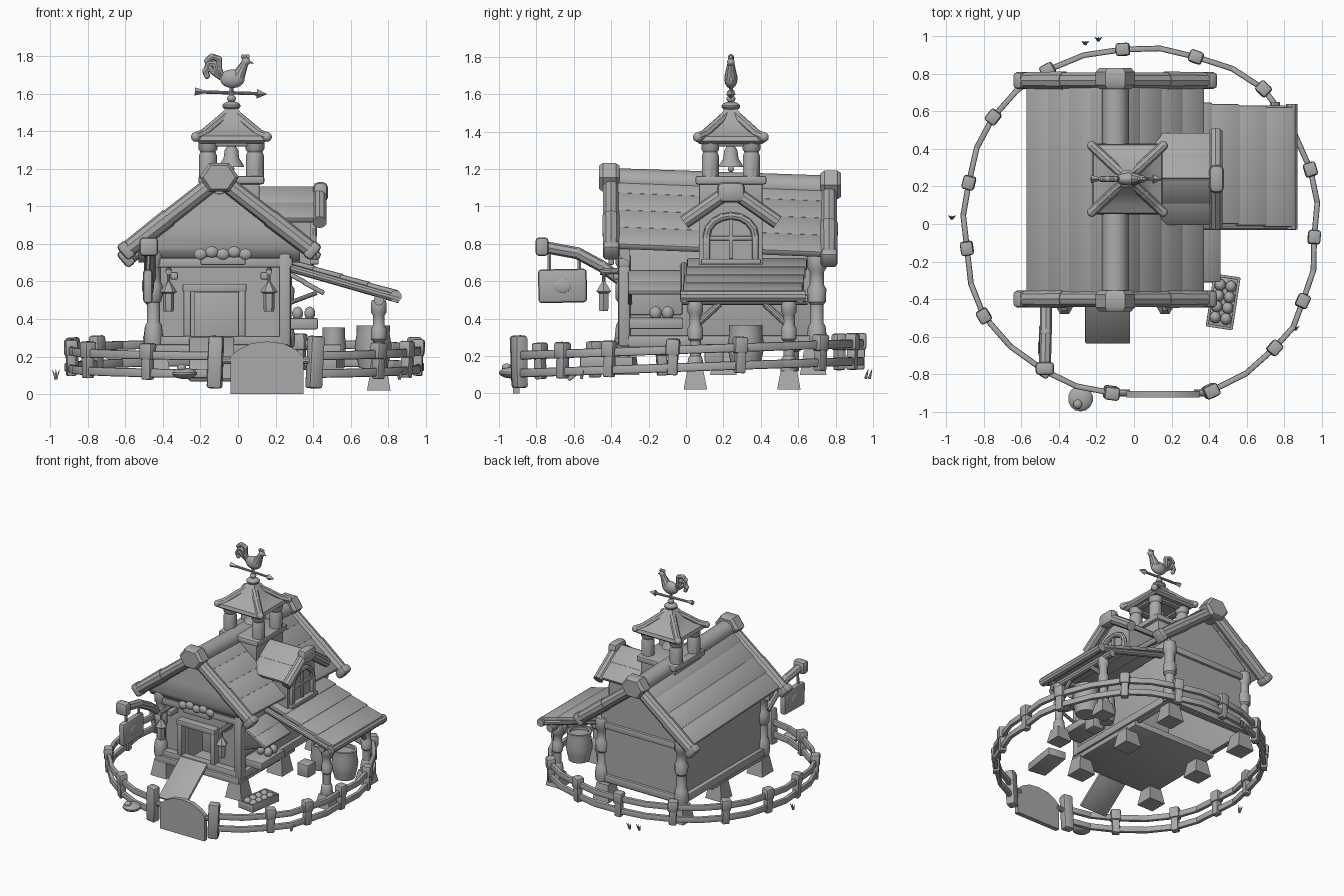
import bpy, bmesh, math
from mathutils import Vector as V, Matrix
cube = bpy.data.objects.get("Cube")
if cube:
    bpy.data.objects.remove(cube)
GREY = bpy.data.materials.new("plain_grey")
GREY.use_nodes = True
GREY.diffuse_color = (0.4, 0.4, 0.4, 1)
GREY.node_tree.nodes["Principled BSDF"].inputs["Base Color"].default_value = GREY.diffuse_color
made = []

def finish(name, bm, matrix=Matrix()):
    bm.transform(matrix)
    bmesh.ops.recalc_face_normals(bm, faces=bm.faces)
    mesh = bpy.data.meshes.new(name)
    bm.to_mesh(mesh)
    bm.free()
    mesh.materials.append(GREY)
    made.append(bpy.data.objects.new(name, mesh))
    bpy.context.collection.objects.link(made[-1])

def box(name, c, size, rot=(0, 0, 0), bevel=0.008, basis=None):
    bm = bmesh.new()
    bmesh.ops.create_cube(bm, size=1)
    bmesh.ops.scale(bm, vec=size, verts=bm.verts)
    bmesh.ops.bevel(bm, geom=bm.edges[:], offset=bevel, segments=2, profile=0.5, affect='EDGES')
    if basis is None:
        basis = (Matrix.Rotation(rot[2], 3, 'Z') @ Matrix.Rotation(rot[1], 3, 'Y') @ Matrix.Rotation(rot[0], 3, 'X'))
    finish(name, bm, Matrix.Translation(c) @ basis.to_4x4())

def rod(name, p, q, r, r2=None, sides=10):
    p, q = V(p), V(q)
    bm = bmesh.new()
    bmesh.ops.create_cone(bm, cap_ends=True, segments=sides, radius1=r, radius2=r if r2 is None else r2,
                          depth=(q - p).length)
    finish(name, bm, Matrix.Translation((p + q) / 2) @ (q - p).to_track_quat('Z', 'Y').to_matrix().to_4x4())

def ball(name, c, size):
    bm = bmesh.new()
    bmesh.ops.create_uvsphere(bm, u_segments=14, v_segments=9, radius=1)
    finish(name, bm, Matrix.Translation(c) @ Matrix.Diagonal((*size, 1)))

def skin(name, rings, matrix=Matrix(), cuts=()):
    # closed solid through matching rings of points; cuts trim it by planes
    bm = bmesh.new()
    rings = [[bm.verts.new(p) for p in ring] for ring in rings]
    for lo, hi in zip(rings, rings[1:]):
        for k in range(len(lo)):
            bm.faces.new((lo[k - 1], lo[k], hi[k], hi[k - 1]))
    bm.faces.new(rings[0])
    bm.faces.new(rings[-1])
    for co, no in cuts:
        bmesh.ops.bisect_plane(bm, geom=bm.verts[:] + bm.edges[:] + bm.faces[:], plane_co=co,
                               plane_no=no, clear_outer=True)
    finish(name, bm, matrix)

def prism(name, pts, axis, a, b, cuts=()):
    # outline in (y, z) run along x, or in (x, z) run along y
    skin(name, [[(t, p[0], p[1]) if axis == 'x' else (p[0], t, p[1]) for p in pts] for t in (a, b)], cuts=cuts)

def lathe(name, x, y, prof, sides=14, turn=0.0, matrix=Matrix()):
    angles = [turn + math.tau * k / sides for k in range(sides)]
    skin(name, [[(x + r * math.cos(a), y + r * math.sin(a), z) for a in angles] for r, z in prof], matrix)

def tube(name, pts, r):
    for p, q in zip(pts, pts[1:]):
        rod(name, p, q, r, sides=8)
        ball(name + "_joint", q, (r, r, r))

def planks(name, top, low, run, n, t):
    # overlapping boards stepping down a slope, each lying along "run"
    top, run = V(top), V(run)
    down, along = (V(low) - top) / n, run.normalized()
    d = (down - along * down.dot(along)).normalized()
    up = along.cross(d)
    up *= 1 if up.z > 0 else -1
    basis = Matrix.Rotation(0.03, 3, d.cross(up)) @ Matrix((d, along, up)).transposed()
    for i in range(n):
        c = top + down * (i + 0.5) + run / 2 + up * 0.004
        box(name, c, (down.length * 1.12, run.length, t), bevel=t * 0.3, basis=basis)

def rail(p, q):
    p, q = V(p), V(q)
    d = (q - p).normalized()
    side = V((0, 0, 1)).cross(d).normalized()
    box("fence_rail", (p + q) / 2, ((q - p).length + .015, .03, .046), basis=Matrix((d, side, d.cross(side))).transposed())

def knotty_post(name, x, y, z0, z1, r):
    shape = ((1.15, 0), (1.3, .08), (1.1, .22), (.85, .25), (.85, .45), (1.15, .48),
             (1.2, .62), (.9, .66), (.9, .8), (1.2, .84), (1.2, .96), (1, 1))
    lathe(name, x, y, [(r * a, z0 + (z1 - z0) * b) for a, b in shape], 12)

def foot(x, y, z0, z1, wide):
    lathe("stone_foot", x, y, [(wide, z0), (wide * .95, z0 + .02), (wide * .7, z1)], 4, math.pi / 4)

def eggs(x, y, z, rows, cols, gap, turn):
    for i in range(rows * cols):
        p = turn @ V(((i // cols - (rows - 1) / 2) * gap, (i % cols - (cols - 1) / 2) * gap, 0))
        ball("egg", (x + p.x, y + p.y, z), (.03, .033, .036))

# Hollow house shell: back, sides, front with a doorway, door recess, short floor
CX, HW = -.1, .35
L, R = CX - HW, CX + HW
prism("back_wall", [(L, .24), (L, .79), (CX, 1.07), (R, .79), (R, .24)], 'y', .68, .71)
prism("front_wall", [(L, .24), (-.23, .24), (-.23, .54), (.02, .54), (.02, .24), (R, .24), (R, .8), (CX, 1.1),
                     (L, .8)], 'y', -.3, -.12)
box("recess_back", (CX, -.11, .4), (.3, .02, .32))
box("floor", (CX, -.02, .24), (.74, .72, .05))
for y in (-.33, .7):
    box("sill_beam", (CX, y, .28), (.7, .06, .06))
    box("tie_beam", (CX, y, .7), (.78, .06, .05))
for s in (-1, 1):
    box("side_wall", (CX + s * .34, .19, .515), (.025, 1.0, .55))
    box("side_sill", (CX + s * .36, .19, .28), (.05, 1.0, .06))
    knotty_post("back_corner_post", CX + s * HW, .7, .25, .75, .042)
    for y in (-.32, .2, .68):
        foot(CX + s * .33, y, .1, .23, .1)
knotty_post("front_left_post", L, -.33, .25, .78, .04)
box("front_right_post", (R, -.33, .5), (.065, .065, .5), bevel=.015)
# Front gable that swells outward and curls back under, trimmed to the roof slope
prism("front_gable", [(-.3, .7), (-.345, .725), (-.375, .77), (-.385, .82), (-.375, .9), (-.36, 1.12), (-.3, 1.12)],
      'x', CX - .43, CX + .43, [((CX, 0, 1.12), (s * .81, 0, 1)) for s in (-1, 1)])
# Door frame, ramp and carved board over the door
for s in (-1, 1):
    box("door_jamb", (-.125 + s * .145, -.32, .43), (.04, .07, .3))
    box("door_bracket", (CX + s * .24, -.34, .63), (.04, .1, .04))
box("door_lintel", (-.125, -.32, .565), (.34, .08, .045))
box("ramp", (-.14, -.49, .185), (.24, .36, .025), (math.radians(38), 0, 0))
box("carved_board", (-.08, -.4, .71), (.24, .03, .045))
for i in range(5):
    ball("carved_knob", (-.2 + i * .06, -.41, .745 + .012 * (i % 2)), (.035, .02, .03))
# Main roof, dropping slightly toward the back
for s in (-1, 1):
    planks("roof_boards", (CX, -.37, 1.15), (CX + s * .455, -.37, .785), (0, 1.13, -.045), 4, .04)
    for y, z in ((-.4, 1.15), (.765, 1.11)):
        mid, low = (CX + s * .27, y, z - .21), (CX + s * .495, y, z - .385)
        rod("gable_beam", (CX, y, z), mid, .045)
        rod("gable_beam_low", mid, low, .05, .045)
        box("beam_end", low, (.06, .09, .1), (0, s * .7, 0), .02)
rod("ridge_log", (CX, -.4, 1.135), (CX, .77, 1.095), .07, sides=12)
for y, z in ((-.41, 1.155), (.775, 1.115)):
    lathe("ridge_cap", 0, 0, [(.09, -.055), (.11, -.035), (.11, .035), (.09, .055)], 6, 0, Matrix.Translation((CX, y, z))
          @ Matrix.Rotation(math.pi / 2, 4, 'X') @ Matrix.Diagonal((.95, .8, 1, 1)))
# Bell tower
TX, TY = -.035, .24
box("tower_base", (TX, TY, 1.06), (.3, .34, .18))
box("tower_ledge", (TX, TY, 1.14), (.35, .38, .045), bevel=.012)
for sx, sy in ((-1, -1), (-1, 1), (1, -1), (1, 1)):
    lathe("tower_post", TX + sx * .125, TY + sy * .11,
          [(.048, 1.15), (.048, 1.27), (.04, 1.29), (.05, 1.305), (.05, 1.37)], 10)
    tube("tower_hip", [(TX + sx * a, TY + sy * a * .93, z) for a, z in ((0, 1.51), (.09, 1.435), (.15, 1.385), (.19, 1.37))], .026)
for s in (-1, 1):
    box("tower_arch", (TX, TY + s * .115, 1.345), (.27, .045, .05))
    box("tower_arch_side", (TX + s * .125, TY, 1.345), (.045, .25, .05))
lathe("tower_roof", TX, TY, [(.24, 1.335), (.265, 1.35), (.255, 1.375), (.19, 1.4), (.12, 1.445), (.06, 1.51),
                             (.03, 1.53)], 4, math.pi / 4)
lathe("bell", TX, TY, [(.068, 1.21), (.062, 1.225), (.042, 1.255), (.036, 1.3), (.02, 1.325), (.01, 1.36)])
ball("bell_clapper", (TX, TY, 1.2), (.016, .016, .016))
# Weather vane
ball("finial", (TX, TY, 1.535), (.05, .05, .025))
rod("vane_stem", (TX, TY, 1.53), (TX, TY, 1.66), .011)
ball("vane_ball", (TX, TY, 1.575), (.024, .024, .02))
rod("vane_arrow", (-.2, TY, 1.61), (.12, TY, 1.6), .009)
rod("arrow_head", (.1, TY, 1.6), (.155, TY, 1.598), .026, 0, 4)
rod("arrow_tail", (-.23, TY, 1.612), (-.18, TY, 1.61), .022, .008, 4)
ball("rooster_body", (-.03, TY, 1.68), (.068, .035, .05))
rod("rooster_neck", (0, TY, 1.69), (.04, TY, 1.77), .036, .018)
ball("rooster_head", (.042, TY, 1.772), (.024, .02, .022))
rod("rooster_beak", (.055, TY, 1.77), (.085, TY, 1.762), .01, 0)
for i in range(3):
    k = i * .025
    ball("rooster_comb", (.025 + i * .014, TY, 1.797), (.01, .01, .013))
    tube("tail_feather", [(-.08, TY, 1.68), (-.1 - k * .6, TY, 1.73 - k * .3), (-.1 - k, TY, 1.785 - k),
                          (-.14 - k * .7, TY, 1.798 - k * 1.5), (-.165, TY, 1.775 - k * 1.6)], .016)
# Dormer with an arched window
prism("dormer_body", [(TY - .17, .69), (TY - .17, .95), (TY, 1.06), (TY + .17, .95), (TY + .17, .69)], 'x', .1, .39)
for s in (-1, 1):
    planks("dormer_roof", (.06, TY, 1.09), (.06, TY + s * .23, .925), (.36, 0, 0), 2, .035)
    rod("dormer_beam", (.435, TY, 1.09), (.435, TY + s * .25, .915), .038)
    box("window_jamb", (.4, TY + s * .13, .78), (.035, .035, .14))
box("dormer_cap", (.44, TY, 1.075), (.08, .15, .11), bevel=.03)
arc = [math.pi * k / 8 for k in range(9)]
tube("window_arch", [(.4, TY + .13 * math.cos(a), .84 + .11 * math.sin(a)) for a in arc], .02)
box("window_sill", (.405, TY, .705), (.05, .32, .03))
box("window_bar", (.395, TY, .83), (.02, .022, .22), bevel=.003)
box("window_cross_bar", (.395, TY, .83), (.02, .24, .022), bevel=.003)
# Side shelter with posts, braces, barrel, bucket and crate
planks("shelter_boards", (.26, .01, .705), (.84, -.02, .535), (0, .64, 0), 4, .03)
rod("shelter_edge", (.84, -.03, .52), (.84, .64, .52), .032)
rod("shelter_beam", (.75, -.02, .5), (.75, .65, .5), .028)
for y, s in ((.05, 1), (.55, -1)):
    rod("shelter_rafter", (.25, y - s * .06, .68), (.86, y - s * .06, .505), .022)
    knotty_post("shelter_post", .75, y, .1, .5, .035)
    foot(.75, y, .02, .12, .088)
    rod("shelter_brace", (.75, y, .36), (.75, y + s * .13, .48), .018)
for name, x, y, r, z, h in (("barrel", .72, .32, .09, .14, .225), ("bucket", .51, .3, .06, .16, .195)):
    lathe(name, x, y, [(r * a, z + h * b) for a, b in ((.85, 0), (.98, .25), (1.1, .5), (.98, .8), (1, 1), (.8, 1), (.8, .9))], 16)
box("crate", (.5, .15, .215), (.1, .1, .1))
# Side stall window and a tray on the ground, both with eggs
planks("stall_awning", (.26, -.31, .645), (.45, -.31, .535), (0, .32, 0), 2, .025)
box("stall_box", (.34, -.16, .375), (.17, .29, .06))
box("stall_frame", (.26, -.16, .52), (.02, .28, .2))
rod("stall_strut", (.26, -.3, .48), (.42, -.3, .54), .012)
eggs(.35, -.13, .43, 2, 2, .065, Matrix.Identity(3))
turn, tray = Matrix.Rotation(-.15, 3, 'Z'), V((.475, -.415, .165))
box("egg_tray", tray - V((0, 0, .02)), (.13, .27, .02), basis=turn)
for s in (-1, 1):
    box("tray_side", tray + turn @ V((s * .065, 0, 0)), (.015, .28, .06), bevel=.004, basis=turn)
    box("tray_end", tray + turn @ V((0, s * .135, 0)), (.14, .015, .06), bevel=.004, basis=turn)
eggs(tray.x, tray.y, .175, 2, 4, .058, turn)
# Hanging sign on a curved bracket
tube("sign_arm", [(-.47, -.34, .6), (-.47, -.45, .68), (-.47, -.58, .75), (-.475, -.77, .785)], .032)
box("sign_arm_end", (-.475, -.77, .785), (.1, .07, .1), bevel=.02)
box("sign_board", (-.48, -.66, .575), (.05, .26, .18), (.02, 0, 0), .018)
for s in (-1, 1):
    rod("sign_chain", (-.48, -.65 + s * .08, .66), (-.475, -.65 + s * .08, .76), .011, sides=6)
    ball("sign_emblem", (-.48 + s * .022, -.66, .575), (.01, .05, .04))
# Lanterns beside the door
for x in (-.37, .165):
    lathe("lantern", x, -.44, [(.026, .44), (.03, .46), (.03, .535), (.046, .545), (.022, .58), (.008, .6)], 6)
    rod("lantern_hook", (x, -.44, .59), (x, -.44, .66), .009)
    rod("lantern_arm", (x, -.46, .65), (x, -.3, .66), .016)
# Ring fence and gate
posts = [(.41, -.89), (.75, -.66), (.9, -.41), (.96, -.07), (.94, .29), (.69, .72), (.33, .89), (-.06, .93),
         (-.46, .82), (-.75, .57), (-.88, .22), (-.89, -.13), (-.8, -.49), (-.48, -.78), (-.12, -.9)]
for x, y in posts:
    spin = (.03, .04, math.atan2(x, -y))
    if (x, y) in (posts[0], posts[-1]):
        box("gate_post", (x, y, .17), (.08, .07, .28), spin, .015)
    else:
        box("fence_post", (x, y, .185 + .03 * y), (.055, .05, .17), spin)
        box("fence_post_head", (x, y, .25 + .03 * y), (.075, .068, .09), spin, .014)
for (x0, y0), (x1, y1) in zip(posts, posts[1:]):
    for z in (.235, .14):
        path = [(x, y, z + .035 * y) for x, y in ((x0, y0), ((x0 + x1) * .514, (y0 + y1) * .514), (x1, y1))]
        rail(path[0], path[1])
        rail(path[1], path[2])
prism("gate", [(-.04, 0), (.35, 0), (.35, .2), (.31, .235), (.24, .27), (.155, .28), (.07, .27), (0, .235),
               (-.04, .2)], 'y', -.925, -.89)
for s in (-1, 1):
    rod("gate_hinge", (.15 + s * .17, -.9, .18), (.15 + s * .26, -.9, .18), .02)
# Small stone and grass tufts around the fence
ball("stone", (-.285, -.93, .11), (.068, .07, .03))
ball("stone_top", (-.3, -.96, .14), (.025, .025, .02))
for x, y in ((-.26, .96), (-.19, .98), (-.97, .03), (.86, -.56)):
    for s in (-1, 0, 1):
        rod("grass_blade", (x, y, .08), (x + s * .02, y + .015, .13), .009, .001, 4)
for ob in bpy.context.scene.objects:
    ob.select_set(ob in made)
bpy.context.view_layer.objects.active = made[0]
bpy.ops.object.shade_smooth_by_angle(angle=math.radians(35))
